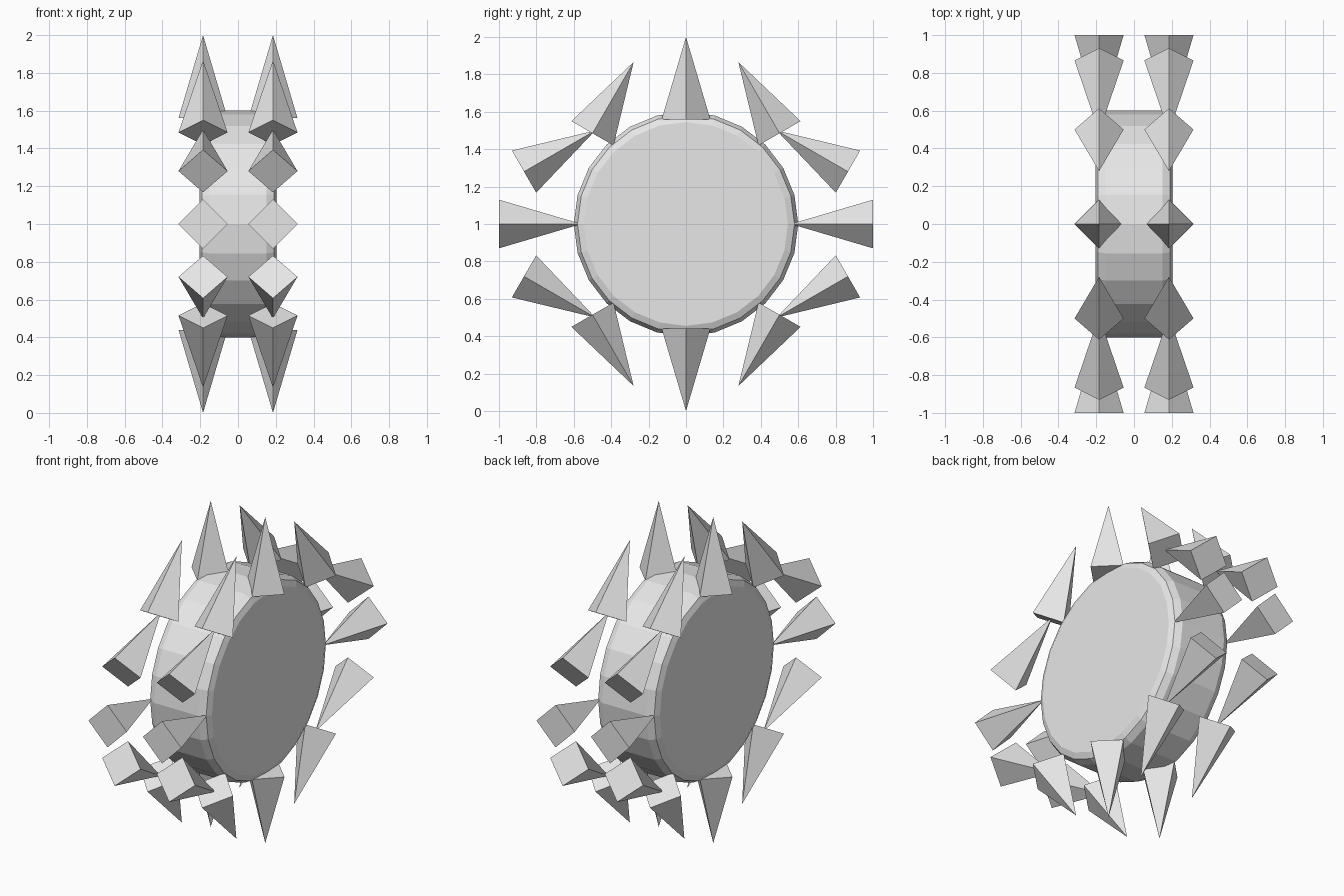
import bpy, bmesh
from math import radians, sin, cos
from mathutils import Matrix, Vector

if "Cube" in bpy.data.objects:
    bpy.data.objects.remove(bpy.data.objects["Cube"])

grey = bpy.data.materials.new("plain_grey")
grey.use_nodes = True
grey.diffuse_color = (0.8, 0.8, 0.8, 1)
grey.node_tree.nodes["Principled BSDF"].inputs["Base Color"].default_value = (0.8, 0.8, 0.8, 1)

CENTRE = Vector((0, 0, 1))


def add_object(name, bm):
    bmesh.ops.recalc_face_normals(bm, faces=bm.faces)
    mesh = bpy.data.meshes.new(name)
    bm.to_mesh(mesh)
    bm.free()
    mesh.materials.append(grey)
    obj = bpy.data.objects.new(name, mesh)
    bpy.context.collection.objects.link(obj)
    return obj


# Wheel drum: rings of (x, radius) joined into a barrel with chamfered rims
SIDES = 24
half = [(0.205, 0.545), (0.19, 0.58), (0.15, 0.6)]
profile = [(-x, r) for x, r in half] + half[::-1]
bm = bmesh.new()
rings = []
for x, r in profile:
    angles = [radians(360 / SIDES * i) for i in range(SIDES)]
    rings.append([bm.verts.new((x, r * cos(a), 1 + r * sin(a))) for a in angles])
for a, b in zip(rings, rings[1:]):
    for i in range(SIDES):
        j = (i + 1) % SIDES
        bm.faces.new((a[i], a[j], b[j], b[i]))
bm.faces.new(rings[0])
bm.faces.new(rings[-1])
add_object("wheel_drum", bm)

# Two rows of four-sided spikes; each tip turns opposite to its place on the ring
for side, x in (("left", 0.185), ("right", -0.185)):
    for step in range(12):
        a = radians(30 * step)
        place = CENTRE + Vector((x, 0.78 * cos(a), 0.78 * sin(a)))
        tip = Vector((0, -cos(a), sin(a)))
        across = Vector((1, 0, 0))
        turn = Matrix((across, tip.cross(across), tip)).transposed().to_4x4()
        bm = bmesh.new()
        base = [bm.verts.new(p) for p in
                ((0.13, 0, -0.22), (0, 0.13, -0.22), (-0.13, 0, -0.22), (0, -0.13, -0.22))]
        apex = bm.verts.new((0, 0, 0.22))
        bm.faces.new(base)
        for i in range(4):
            bm.faces.new((base[i], base[(i + 1) % 4], apex))
        bm.transform(Matrix.Translation(place) @ turn)
        add_object(f"{side}_spike_{step + 1}", bm)
